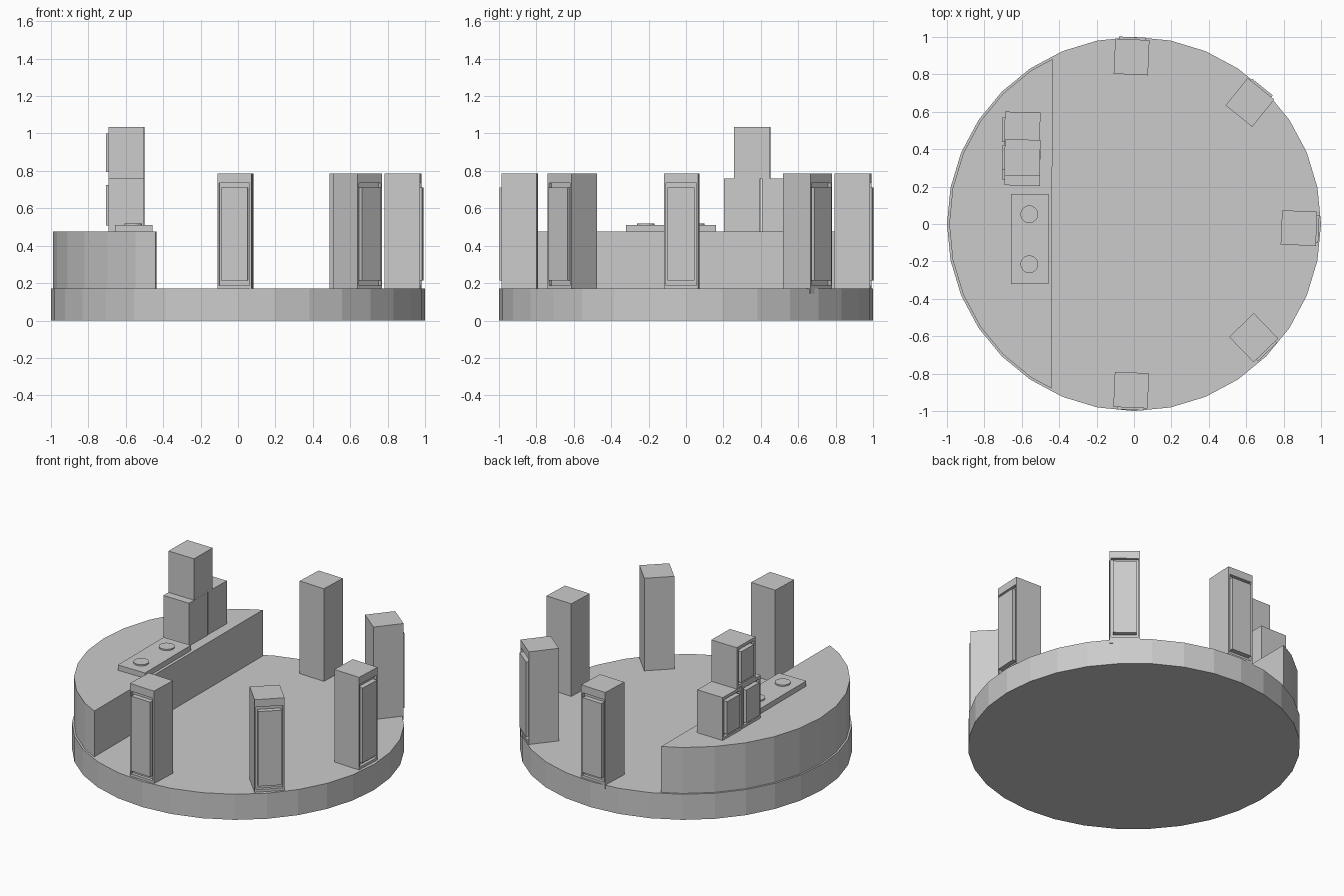
import bpy, bmesh
from math import radians
from mathutils import Matrix, Vector

if "Cube" in bpy.data.objects:
    bpy.data.objects.remove(bpy.data.objects["Cube"])


def finish(bm, name):
    bmesh.ops.recalc_face_normals(bm, faces=bm.faces)
    me = bpy.data.meshes.new(name)
    bm.to_mesh(me)
    bm.free()
    ob = bpy.data.objects.new(name, me)
    bpy.context.collection.objects.link(ob)
    return ob


def disc(bm, r, z0, z1, x=0, y=0, sides=32):
    bmesh.ops.create_cone(bm, cap_ends=True, segments=sides, radius1=r, radius2=r,
                          depth=z1 - z0, matrix=Matrix.Translation((x, y, (z0 + z1) / 2)))


def speaker(name, x, y, angle, z0, z1, width, depth, frame, panel):
    """Box whose local +x face has a recessed frame around a raised panel.
    frame and panel are (side margin, bottom z, top z)."""
    bm = bmesh.new()
    h, w = depth / 2, width / 2
    outer = (0, z0, z1)
    profile = [(-h, outer), (h, outer), (h, frame), (h - 0.02, frame),
               (h - 0.02, panel), (h + 0.012, panel)]
    rings = []
    for px, (m, a, b) in profile:
        s = w - m
        rings.append([bm.verts.new((px, u, v)) for u, v in
                      ((-s, a), (s, a), (s, b), (-s, b))])
    bm.faces.new(rings[0])
    bm.faces.new(rings[-1])
    for p, q in zip(rings, rings[1:]):
        for i in range(4):
            j = (i + 1) % 4
            bm.faces.new((p[i], p[j], q[j], q[i]))
    ob = finish(bm, name)
    ob.location = (x, y, 0)
    ob.rotation_euler.z = radians(angle)
    return ob


# round floor
bm = bmesh.new()
disc(bm, 1.0, 0, 0.17)
finish(bm, "floor")

# raised stage: disc cut along a chord
bm = bmesh.new()
disc(bm, 0.988, 0.168, 0.475)
cut = bmesh.ops.bisect_plane(bm, geom=bm.verts[:] + bm.edges[:] + bm.faces[:],
                             plane_co=Vector((-0.438, 0, 0)),
                             plane_no=Vector((1, -0.003, 0)), clear_outer=True)
bmesh.ops.holes_fill(bm, edges=[e for e in bm.edges if e.is_boundary])
finish(bm, "stage")

# tall speakers around the rim, facing outwards
for i, (x, y, a) in enumerate([(-0.015, -0.888, -92.5), (0.64, -0.608, -46),
                               (0.882, -0.022, -2.5), (0.62, 0.65, 51),
                               (-0.013, 0.893, 87.5)]):
    speaker(f"tall_speaker_{i + 1}", x, y, a, 0.145, 0.785, 0.183, 0.188,
            (0.01, 0.187, 0.735), (0.02, 0.213, 0.71))

# three stacked speakers on the stage, facing the back
for i, (y, z0, z1) in enumerate([(0.302, 0.472, 0.76), (0.503, 0.472, 0.76),
                                 (0.355, 0.76, 1.035)]):
    speaker(f"stage_speaker_{i + 1}", -0.597, y, 180 - 1, z0, z1, 0.192, 0.19,
            (0.015, z0 + 0.02, z1 - 0.02), (0.03, z0 + 0.035, z1 - 0.035))

# mixing desk with two turntable platters
bm = bmesh.new()
bmesh.ops.create_cube(bm, size=1, matrix=Matrix.Translation((-0.558, -0.081, 0.491))
                      @ Matrix.Diagonal((0.2, 0.482, 0.038, 1)))
finish(bm, "mixing_desk")
for i, y in enumerate((0.052, -0.215)):
    bm = bmesh.new()
    disc(bm, 0.047, 0.505, 0.519, -0.56, y)
    finish(bm, f"platter_{i + 1}")
